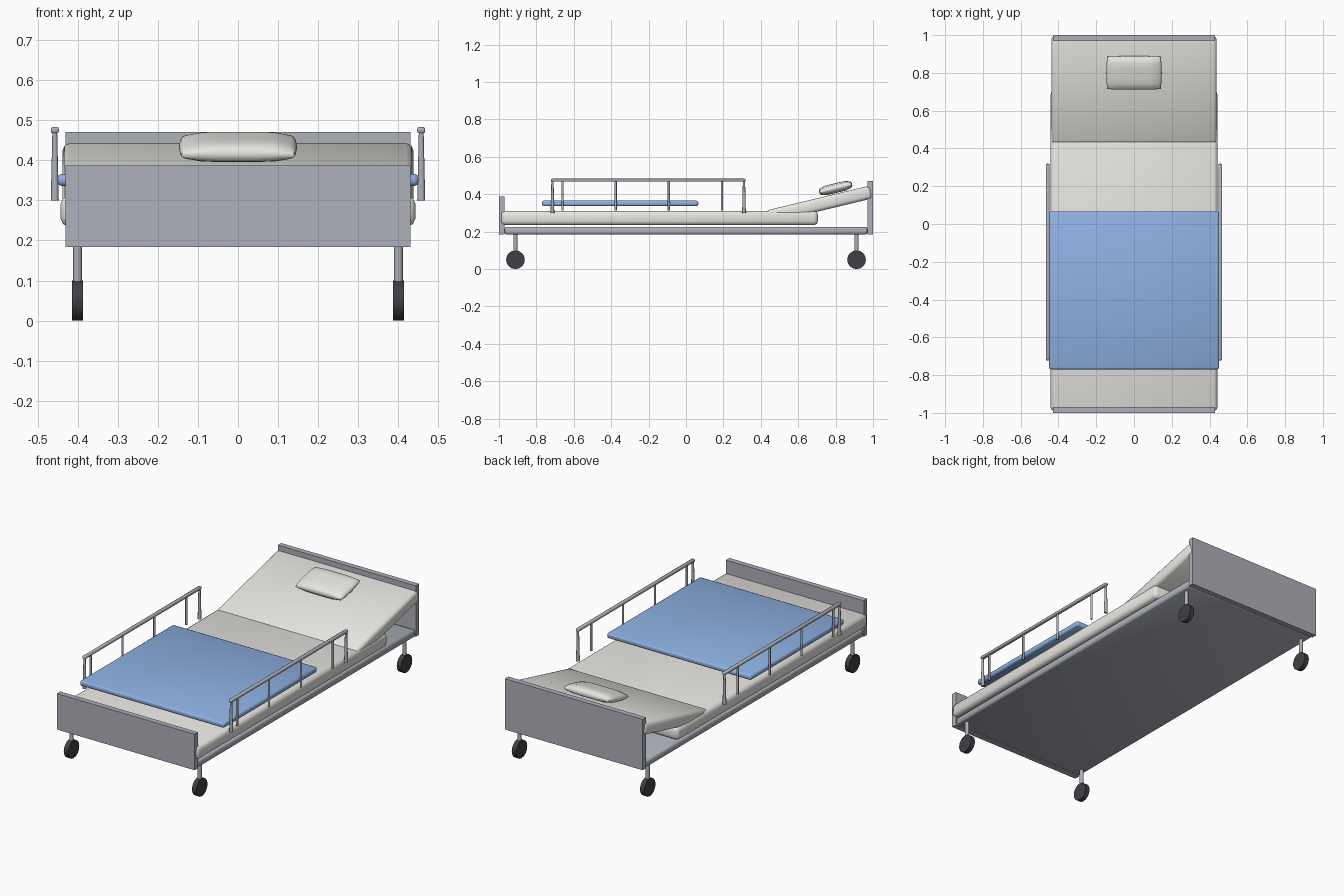
import bpy, bmesh
from math import radians, pi
from mathutils import Matrix

if "Cube" in bpy.data.objects:
    bpy.data.objects.remove(bpy.data.objects["Cube"])


def material(name, rgb):
    m = bpy.data.materials.new(name)
    m.diffuse_color = (*rgb, 1)
    m.use_nodes = True
    m.node_tree.nodes["Principled BSDF"].inputs["Base Color"].default_value = m.diffuse_color
    return m


METAL = material("painted_metal", (0.42, 0.44, 0.49))
RUBBER = material("dark_rubber", (0.05, 0.05, 0.06))
LINEN = material("linen", (0.80, 0.79, 0.76))
BLUE = material("blue_cloth", (0.27, 0.44, 0.76))


def finish(name, bm, mat, smooth=None):
    bmesh.ops.recalc_face_normals(bm, faces=bm.faces)
    me = bpy.data.meshes.new(name)
    bm.to_mesh(me)
    bm.free()
    me.materials.append(mat)
    ob = bpy.data.objects.new(name, me)
    bpy.context.collection.objects.link(ob)
    if smooth:
        bpy.ops.object.select_all(action='DESELECT')
        ob.select_set(True)
        bpy.context.view_layer.objects.active = ob
        bpy.ops.object.shade_smooth_by_angle(angle=radians(smooth))
    return ob


def box(name, size, loc, mat, bevel=0, segments=2, tilt=0, smooth=None):
    bm = bmesh.new()
    bmesh.ops.create_cube(bm, size=1, matrix=Matrix.Diagonal((*size, 1)))
    if bevel:
        bmesh.ops.bevel(bm, geom=bm.edges[:], offset=bevel, segments=segments,
                        profile=0.5, affect='EDGES')
    bm.transform(Matrix.Translation(loc) @ Matrix.Rotation(tilt, 4, 'X'))
    return finish(name, bm, mat, smooth)


def rod(name, r1, r2, length, loc, mat, axis='Z', sides=12, y_scale=1):
    bm = bmesh.new()
    bmesh.ops.create_cone(bm, cap_ends=True, segments=sides, radius1=r1,
                          radius2=r2, depth=length)
    turn = {'Z': Matrix(), 'X': Matrix.Rotation(pi / 2, 4, 'Y'),
            'Y': Matrix.Rotation(pi / 2, 4, 'X')}[axis]
    bm.transform(Matrix.Translation(loc) @ turn)
    return finish(name, bm, mat, 35)


# Frame and end boards
box("bed_frame", (0.86, 1.94, 0.042), (0, 0, 0.205), METAL, 0.012, 2, smooth=60)
box("headboard", (0.86, 0.03, 0.287), (0, 0.985, 0.3275), METAL)
box("footboard", (0.86, 0.03, 0.203), (0, -0.985, 0.2855), METAL)

# Mattress and raised back section
box("mattress", (0.885, 1.695, 0.076), (0, -0.1425, 0.273), LINEN, 0.02, 2, smooth=60)
tilt = radians(13.5)
box("raised_back", (0.875, 0.575, 0.07), (0, 0.711, 0.345), LINEN, 0.018, 2, tilt, 60)

# Blanket
box("blanket", (0.9, 0.835, 0.03), (0, -0.352, 0.351), BLUE, 0.01, 2, smooth=60)

# Pillow: a subdivided box, puffed towards the middle
bm = bmesh.new()
bmesh.ops.create_cube(bm, size=2)
bmesh.ops.subdivide_edges(bm, edges=bm.edges[:], cuts=5, use_grid_fill=True)
for v in bm.verts:
    u, w, t = v.co
    puff = (1 - 0.35 * abs(u) ** 6) * (1 - 0.35 * abs(w) ** 6)
    pull = 1 - 0.08 * t * t
    v.co = (0.147 * u * pull * (1 - 0.04 * w * w),
            0.091 * w * pull * (1 - 0.03 * u * u), 0.026 * t * puff)
bm.transform(Matrix.Translation((0, 0.8, 0.433)) @ Matrix.Rotation(tilt, 4, 'X'))
finish("pillow", bm, LINEN, 60)

for side, sx in (("left", -1), ("right", 1)):
    # Side rail with tapered end posts and thin inner posts
    x = 0.457 * sx
    box(f"{side}_rail_bar", (0.02, 1.04, 0.016), (x, -0.202, 0.475), METAL, 0.005, 2, smooth=60)
    for i, y in enumerate((-0.714, 0.31)):
        rod(f"{side}_rail_end_post_{i}", 0.01, 0.006, 0.172, (x, y, 0.386), METAL)
    for i in range(4):
        rod(f"{side}_rail_post_{i}", 0.006, 0.006, 0.16,
            (x, -0.66 + 0.284 * i, 0.392), METAL)
    # Castors
    for end, sy in (("front", -1), ("rear", 1)):
        rod(f"{end}_{side}_castor_stem", 0.011, 0.011, 0.11,
            (0.4 * sx, 0.912 * sy, 0.14), METAL)
        rod(f"{end}_{side}_wheel", 0.05, 0.05, 0.027,
            (0.4 * sx, 0.912 * sy, 0.05), RUBBER, 'X', 16)
